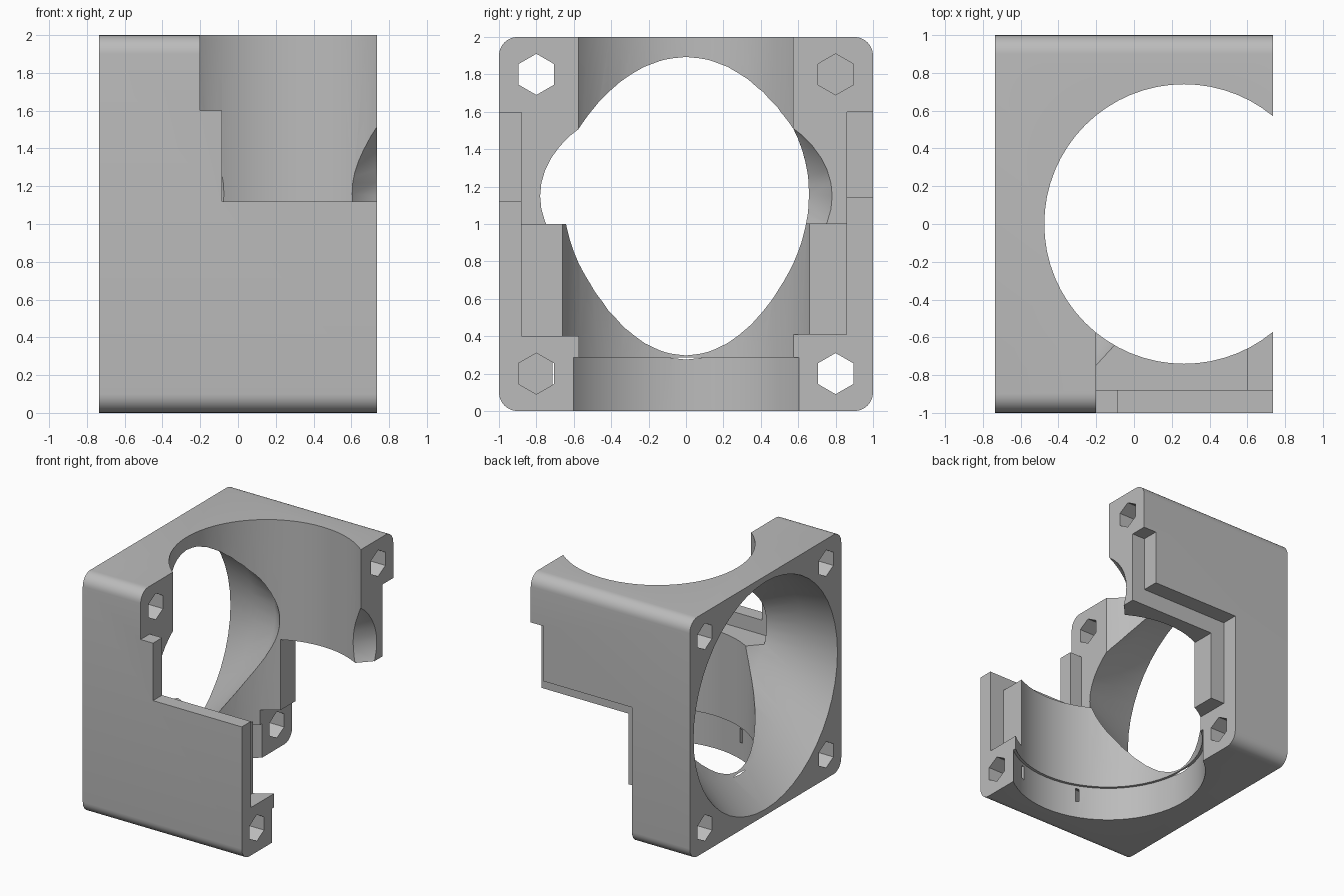
import bpy, bmesh, math
from mathutils import Vector

if "Cube" in bpy.data.objects:
    bpy.data.objects.remove(bpy.data.objects["Cube"])

HALF = 0.735      # half length along x
AXIS = 0.265      # x of the vertical bore; the mating half turns about it


def loft(name, rings):
    """Closed solid skinned through matching rings of points."""
    bm = bmesh.new()
    loops = [[bm.verts.new(p) for p in ring] for ring in rings]
    for a, b in zip(loops, loops[1:]):
        for i in range(len(a)):
            j = (i + 1) % len(a)
            bm.faces.new((a[i], a[j], b[j], b[i]))
    bm.faces.new(loops[0])
    bm.faces.new(loops[-1])
    bmesh.ops.recalc_face_normals(bm, faces=bm.faces)
    mesh = bpy.data.meshes.new(name)
    bm.to_mesh(mesh)
    bm.free()
    ob = bpy.data.objects.new(name, mesh)
    bpy.context.collection.objects.link(ob)
    return ob


def ellipse_x(x, y, z, ry, rz, n, turn=0.0):
    """Ring of n points in a plane of constant x."""
    angles = [turn + math.tau * i / n for i in range(n)]
    return [Vector((x, y + ry * math.cos(a), z + rz * math.sin(a))) for a in angles]


def bore(name, radius, z0, z1, n=64):
    angles = [math.tau * i / n for i in range(n)]
    return loft(name, [[(AXIS + radius * math.cos(a), radius * math.sin(a), z)
                        for a in angles] for z in (z0, z1)])


def prism_y(name, outline, y0, y1):
    return loft(name, [[(x, y, z) for x, z in outline] for y in (y0, y1)])


def mate(p):
    """Where the mating half has the same point."""
    return Vector((2 * AXIS - p.x, -p.y, p.z))


# Body: square block with rounded long edges
R = 0.1
section = []
for k, (sy, sz) in enumerate([(1, 1), (-1, 1), (-1, -1), (1, -1)]):
    for i in range(9):
        a = math.radians(90 * k + 90 * i / 8)
        section.append((sy * (1 - R) + R * math.cos(a), 1 + sz * (1 - R) + R * math.sin(a)))
body = loft("split_duct_housing", [[(x, y, z) for y, z in section] for x in (-HALF, HALF)])

cutters = []

# Stepped lap joints: inner wall and outer skin on each side
cutters.append(prism_y("front_inner_step", [(-.2, 3), (-.2, 1), (.6, 1), (.6, .4), (3, .4), (3, 3)], -.88, 0))
cutters.append(prism_y("front_skin_step", [(-.2, 3), (-.2, 1.6), (-.085, 1.6), (-.085, 1.12), (3, 1.12), (3, 3)], -2, -.88))
cutters.append(prism_y("back_inner_step", [(-.2, -1), (3, -1), (3, 1), (-.07, 1), (-.07, .41), (-.2, .41)], 0, .86))
cutters.append(prism_y("back_skin_step", [(-.2, -1), (3, -1), (3, 1.6), (.615, 1.6), (.615, 1.14), (-.2, 1.14)], .86, 2))

# Vertical bore with a wider socket at the bottom
cutters.append(bore("main_bore", .74, -1, 3))
cutters.append(bore("bottom_socket", .763, -1, .285))

# Funnel from the round end opening to the bore: x, centre z, y radius, z radius
stations = [(-.8, 1, .975, .98), (-HALF, 1, .95, .95), (-.475, 1.095, .87, .798),
            (-.2, 1.15, .78, .53), (-.08, 1.16, .665, .43), (.1, 1.16, .4, .2)]
funnel = [ellipse_x(x, 0, z, ry, rz, 48) for x, z, ry, rz in stations]
cutters.append(loft("funnel", funnel))
cutters.append(loft("mating_funnel", [[mate(p) for p in ring] for ring in funnel]))

# Hexagonal screw holes, from this end and from the mating end
for y in (-.8, .8):
    for z in (.2, 1.8):
        hexes = [ellipse_x(x, y, z, .11, .11, 6, math.pi / 6) for x in (-1, 0)]
        cutters.append(loft("screw_hole", hexes))
        cutters.append(loft("mating_screw_hole", [[mate(p) for p in ring] for ring in hexes]))

# Carve the body, then drop the cutters
bpy.context.view_layer.objects.active = body
for cutter in cutters:
    cutter.hide_render = True
    mod = body.modifiers.new(cutter.name, 'BOOLEAN')
    mod.operation = 'DIFFERENCE'
    mod.solver = 'EXACT'
    mod.object = cutter
    bpy.ops.object.modifier_apply(modifier=mod.name)
for cutter in cutters:
    bpy.data.objects.remove(cutter)

# Plain grey plastic
grey = bpy.data.materials.new("grey_plastic")
grey.use_nodes = True
colour = (.5, .5, .5, 1)
grey.diffuse_color = colour
grey.node_tree.nodes["Principled BSDF"].inputs["Base Color"].default_value = colour
body.data.materials.clear()
body.data.materials.append(grey)

bpy.ops.object.select_all(action='DESELECT')
body.select_set(True)
bpy.ops.object.shade_smooth_by_angle(angle=math.radians(25))
